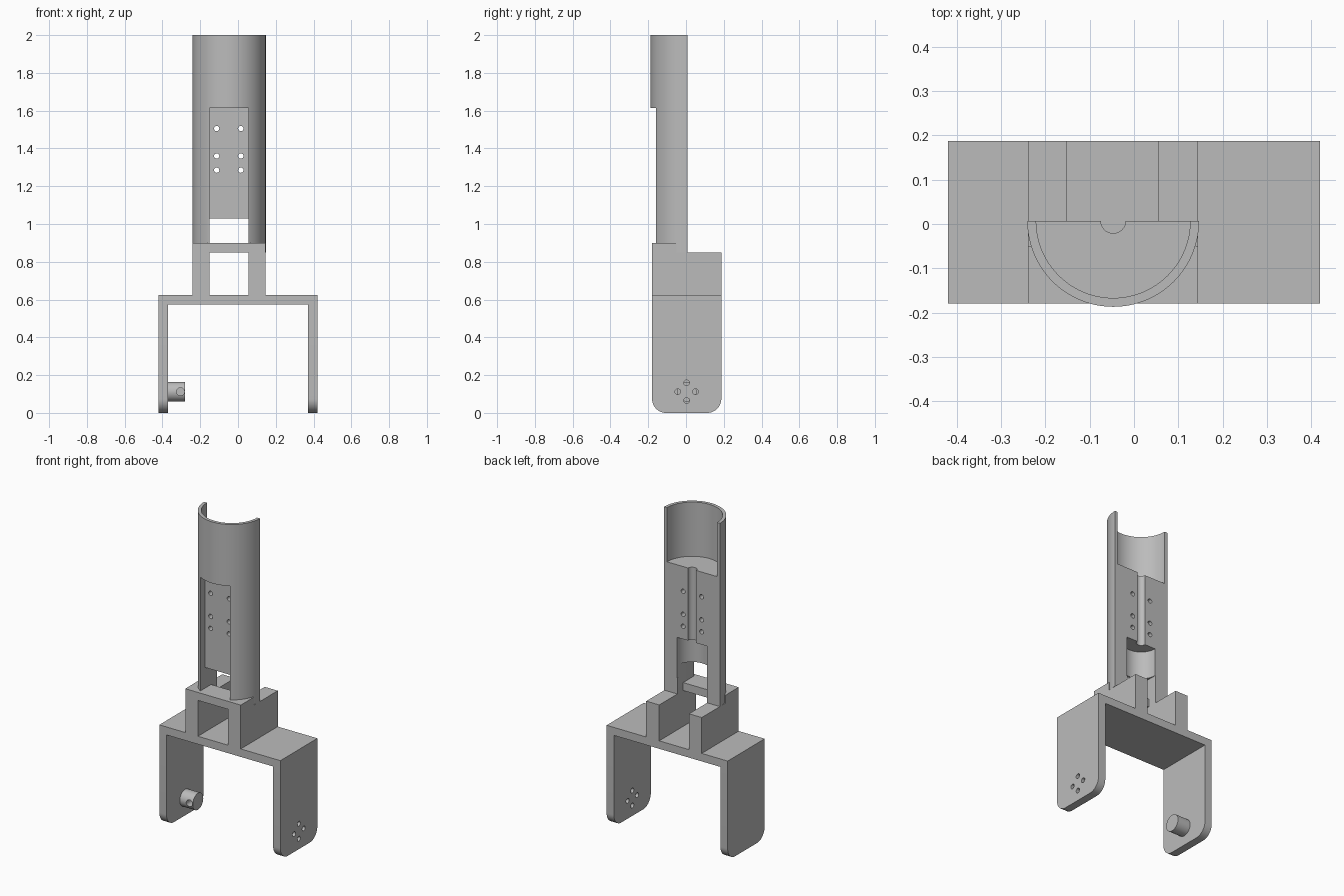
import bpy, bmesh
from math import sin, cos, pi, radians
from mathutils import Vector

if "Cube" in bpy.data.objects:
    bpy.data.objects.remove(bpy.data.objects["Cube"])

grey = bpy.data.materials.new("plain_grey")
grey.use_nodes = True
GREY = (0.5, 0.5, 0.5, 1)
grey.diffuse_color = GREY
grey.node_tree.nodes["Principled BSDF"].inputs["Base Color"].default_value = GREY

AXIS = {"x": lambda a, b, c: (c, a, b),
        "y": lambda a, b, c: (a, c, b),
        "z": lambda a, b, c: (a, b, c)}


def prism(name, outline, axis, lo, hi):
    """Extrude a 2D outline along an axis."""
    bm = bmesh.new()
    face = bm.faces.new([bm.verts.new(AXIS[axis](a, b, lo)) for a, b in outline])
    moved = bmesh.ops.extrude_face_region(bm, geom=[face])["geom"]
    bmesh.ops.translate(bm, verts=[v for v in moved if isinstance(v, bmesh.types.BMVert)],
                        vec=Vector(AXIS[axis](0, 0, hi - lo)))
    bmesh.ops.recalc_face_normals(bm, faces=bm.faces)
    mesh = bpy.data.meshes.new(name)
    bm.to_mesh(mesh)
    bm.free()
    mesh.materials.append(grey)
    obj = bpy.data.objects.new(name, mesh)
    bpy.context.collection.objects.link(obj)
    return obj


def arc(ca, cb, r, start=0, end=360, n=64):
    steps = n if end - start == 360 else n + 1
    angles = [radians(start + (end - start) * i / n) for i in range(steps)]
    return [(ca + r * cos(t), cb + r * sin(t)) for t in angles]


def box(name, x0, x1, y0, y1, z0, z1):
    return prism(name, [(x0, y0), (x1, y0), (x1, y1), (x0, y1)], "z", z0, z1)


def cut(obj, cutters):
    """Subtract each cutter, then delete it."""
    bpy.context.view_layer.objects.active = obj
    for c in cutters:
        c.hide_render = True
        mod = obj.modifiers.new("cut", "BOOLEAN")
        mod.operation, mod.solver, mod.object = "DIFFERENCE", "EXACT", c
        bpy.ops.object.modifier_apply(modifier=mod.name)
        bpy.data.objects.remove(c)


HALF, INNER, TOP, UNDER = 0.42, 0.37, 0.625, 0.575   # fork
FRONT, BACK = -0.18, 0.187
MID_Y, PIVOT_Z = (FRONT + BACK) / 2, 0.112
CX, CY, R = -0.047, 0.007, 0.194                     # half tube
SLOT0, SLOT1 = -0.152, 0.055

# Fork: two arms with rounded lower corners and a bridge
r = 0.075
arm_outline = ([(BACK, TOP), (FRONT, TOP)]
               + arc(FRONT + r, r, r, 180, 270, 12) + arc(BACK - r, r, r, 270, 360, 12))
right_arm = prism("right_arm", arm_outline, "x", -HALF, -INNER)
left_arm = prism("left_arm", arm_outline, "x", INNER, HALF)
bridge = box("fork_bridge", -INNER, INNER, FRONT, BACK, UNDER, TOP)

# Four screw holes in the left arm
cut(left_arm, [prism("hole", arc(MID_Y + 0.047 * cos(i * pi / 2), PIVOT_Z + 0.047 * sin(i * pi / 2),
                                 0.015, n=20), "x", 0.3, 0.5) for i in range(4)])

# Pivot pin inside the right arm, with a blind cross hole
pin = prism("pivot_pin", arc(MID_Y, PIVOT_Z, 0.052), "x", -INNER - 0.01, -0.28)
cut(pin, [prism("hole", arc(-0.305, PIVOT_Z, 0.021, n=24), "y", -0.2, MID_Y)])

# Side blocks and front crossbar carrying the tube
right_block = box("right_block", -0.24, SLOT0, FRONT, BACK, TOP, 0.85)
left_block = box("left_block", SLOT1, 0.145, FRONT, BACK, TOP, 0.85)
crossbar = box("crossbar", -0.24, 0.145, FRONT, -0.05, 0.85, 0.9)

# Half tube: solid core, hollow top, slotted front, rear pocket and cable groove
tube = prism("half_tube", arc(CX, CY, R, 180, 360), "z", 0.85, 2)
cutters = [
    prism("bore", arc(CX, CY, 0.174, n=96), "z", 1.66, 2.1),
    box("front_recess", SLOT0, SLOT1, -0.3, -0.11, 0.8, 1.615),
    box("through_slot", SLOT0, SLOT1, -0.4, 0.2, 0.7, 1.03),
    prism("rear_pocket", arc(CX, CY, 0.1035), "z", 0.95, 1.205),
    prism("cable_groove", arc(CX, CY, 0.028, n=32), "z", 1.1, 1.8),
]
for x in (-0.113, 0.015):
    for z in (1.285, 1.36, 1.505):
        cutters.append(prism("hole", arc(x, z, 0.014, n=20), "y", -0.2, 0.1))
cut(tube, cutters)

# Smooth the round walls, keep the edges crisp
bpy.ops.object.select_all(action="DESELECT")
for obj in (right_arm, left_arm, pin, tube):
    obj.select_set(True)
bpy.context.view_layer.objects.active = tube
bpy.ops.object.shade_smooth_by_angle(angle=radians(30))
